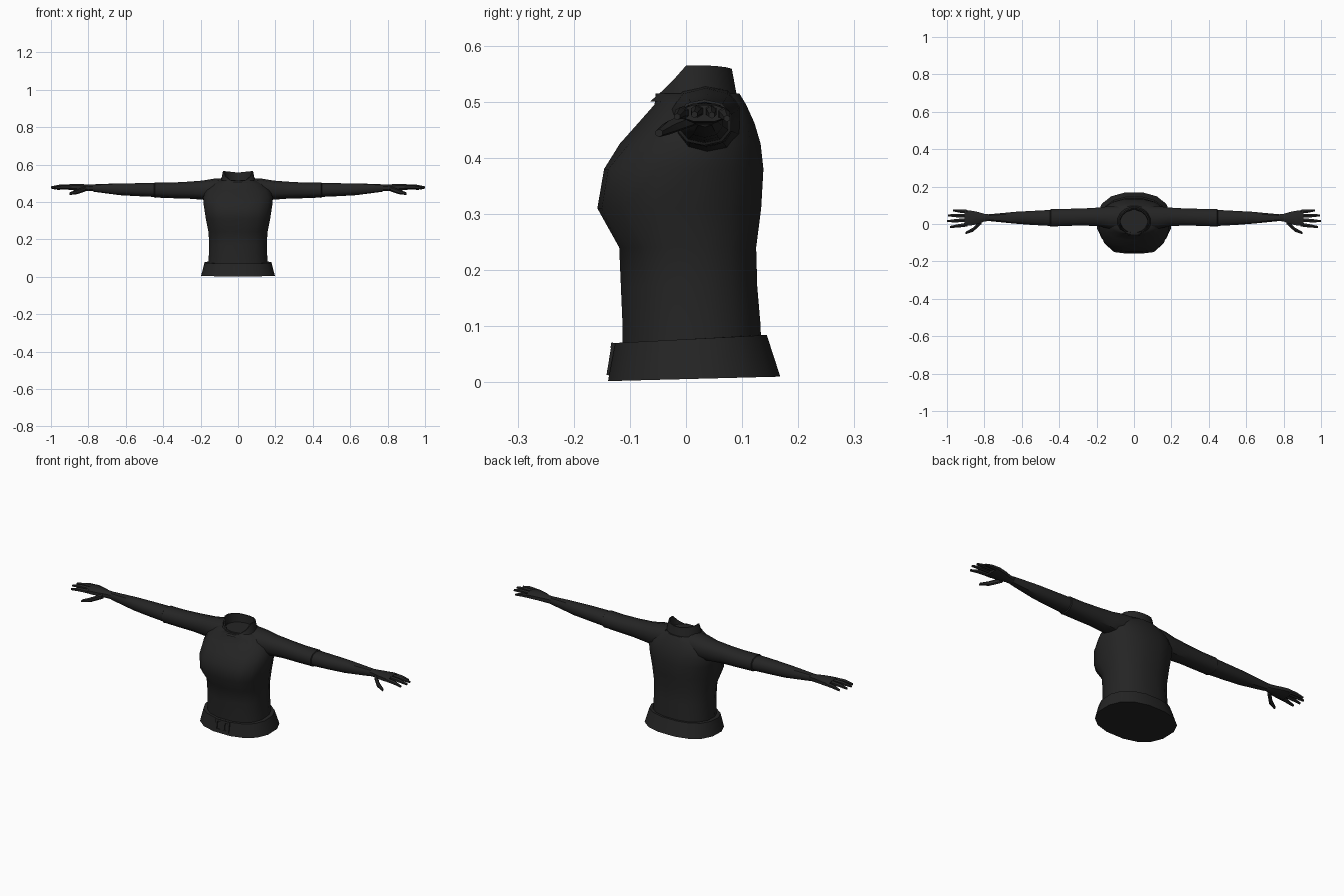
import bpy, bmesh, math
from mathutils import Vector

if "Cube" in bpy.data.objects:
    bpy.data.objects.remove(bpy.data.objects["Cube"])

cloth = bpy.data.materials.new("charcoal")
cloth.diffuse_color = (0.018, 0.018, 0.018, 1)
cloth.use_nodes = True
cloth.node_tree.nodes["Principled BSDF"].inputs["Base Color"].default_value = cloth.diffuse_color


def make(name, bm, angle=40):
    bmesh.ops.recalc_face_normals(bm, faces=bm.faces)
    me = bpy.data.meshes.new(name)
    bm.to_mesh(me)
    bm.free()
    ob = bpy.data.objects.new(name, me)
    bpy.context.collection.objects.link(ob)
    me.materials.append(cloth)
    bpy.ops.object.select_all(action='DESELECT')
    ob.select_set(True)
    bpy.context.view_layer.objects.active = ob
    bpy.ops.object.shade_smooth_by_angle(angle=math.radians(angle))
    return ob


def loft(name, rings, caps=(True, True), angle=40):
    bm = bmesh.new()
    vs = [[bm.verts.new(p) for p in r] for r in rings]
    n = len(vs[0])
    for a, b in zip(vs, vs[1:]):
        for i in range(n):
            j = (i + 1) % n
            bm.faces.new((a[i], a[j], b[j], b[i]))
    if caps[0]:
        bm.faces.new(vs[0])
    if caps[1]:
        bm.faces.new(vs[-1])
    return make(name, bm, angle)


def spow(v, p):
    return math.copysign(abs(v) ** p, v)


def body_ring(hw, y0, y1, zf, zb=None, n=16, p=0.85):
    """Horizontal ring, its height running from zf in front to zb behind."""
    zb = zf if zb is None else zb
    pts = []
    for i in range(n):
        a = 2 * math.pi * (i + 0.5) / n
        y = (y0 + y1) / 2 + (y1 - y0) / 2 * spow(math.sin(a), p) / math.sin(math.pi / 2 - math.pi / n) ** p
        t = (y - y0) / (y1 - y0)
        pts.append((hw * spow(math.cos(a), p) / math.cos(math.pi / n) ** p, y, zf + (zb - zf) * t))
    return pts


def arm_ring(x, y0, y1, z0, z1, n=10, p=0.85):
    out = []
    for i in range(n):
        a = 2 * math.pi * (i + 0.5) / n
        out.append((x, (y0 + y1) / 2 + (y1 - y0) / 2 * spow(math.cos(a), p),
                    (z0 + z1) / 2 + (z1 - z0) / 2 * spow(math.sin(a), p)))
    return out


def mirrored(rings, side):
    return [[(side * x, y, z) for x, y, z in r] for r in rings]


# Torso: half width, front y, back y, height
torso = [(0.160, -0.113, 0.134, 0.05), (0.157, -0.113, 0.133, 0.10),
         (0.154, -0.116, 0.127, 0.17), (0.158, -0.119, 0.125, 0.24),
         (0.172, -0.170, 0.134, 0.31), (0.183, -0.158, 0.138, 0.38),
         (0.186, -0.118, 0.133, 0.425), (0.172, -0.085, 0.122, 0.462),
         (0.140, -0.056, 0.107, 0.495), (0.098, -0.054, 0.095, 0.515)]
body = [body_ring(*t) for t in torso]
# Shallow groove between the sides of the chest
for k in (4, 5):
    body[k] = [(x, y + (0.012 if y < 0 and abs(x) < 0.05 else 0), z) for x, y, z in body[k]]
loft("torso", body, angle=50)

# Flared belt with a flat top ledge and closed underside
loft("belt", [body_ring(0.197, -0.139, 0.168, 0.002, 0.010),
              body_ring(0.178, -0.126, 0.144, 0.070, 0.084),
              body_ring(0.158, -0.112, 0.132, 0.070, 0.084)], angle=30)


# Open collar: tall at sides and back, low in front, recessed inside
def collar_ring(scale, drop=None):
    pts = []
    for i in range(16):
        a = 2 * math.pi * (i + 0.5) / 16
        s = math.sin(a)
        x, y = 0.082 * math.cos(a) * scale, 0.014 + 0.069 * s * scale
        top = 0.557 + 0.008 * abs(math.cos(a)) if s > -0.25 else 0.557 - 0.05 * (-s - 0.25) / 0.75
        pts.append((x, y, top if drop is None else drop))
    return pts


loft("collar", [collar_ring(1.16, 0.500), collar_ring(1.0),
                collar_ring(0.92), collar_ring(0.88, 0.517)], caps=(False, True))


def plate(name, loc, size, tilt=0.0):
    bm = bmesh.new()
    bmesh.ops.create_cube(bm, size=1)
    for v in bm.verts:
        v.co = Vector((v.co.x * size[0], v.co.y * size[1], v.co.z * size[2]))
    ob = make(name, bm, 30)
    ob.location = loc
    ob.rotation_euler.x = tilt


# Buckle frame and tongue
for s in (-1, 1):
    plate("buckle_side", (s * 0.036, -0.131, 0.041), (0.012, 0.012, 0.058), -0.16)
for z, y in ((0.017, -0.135), (0.065, -0.128)):
    plate("buckle_bar", (0, y, z), (0.084, 0.012, 0.010), -0.16)
plate("buckle_tongue", (0, -0.130, 0.041), (0.030, 0.012, 0.040), -0.16)

# Sleeve with seams: x, y range, z range
sleeve = [(0.07, -0.030, 0.098, 0.425, 0.528), (0.13, -0.028, 0.098, 0.405, 0.524),
          (0.19, -0.014, 0.090, 0.412, 0.514), (0.27, -0.010, 0.085, 0.418, 0.508),
          (0.36, -0.012, 0.083, 0.420, 0.503), (0.43, -0.015, 0.082, 0.423, 0.503),
          (0.445, -0.017, 0.082, 0.422, 0.504), (0.448, -0.012, 0.077, 0.427, 0.500),
          (0.54, -0.007, 0.072, 0.431, 0.500), (0.63, 0.000, 0.067, 0.436, 0.499),
          (0.70, 0.007, 0.060, 0.445, 0.497), (0.775, 0.015, 0.053, 0.455, 0.494)]
# Hand from wrist to knuckles
palm = [(0.765, 0.016, 0.052, 0.456, 0.493), (0.80, 0.012, 0.056, 0.457, 0.494),
        (0.84, -0.004, 0.068, 0.459, 0.497), (0.88, -0.012, 0.076, 0.461, 0.498),
        (0.905, -0.012, 0.076, 0.464, 0.495)]
# Fingers: root, middle joint, tip
fingers = {"index": ((0.89, -0.003, 0.480), (0.94, -0.010, 0.480), (0.985, -0.016, 0.473)),
           "middle": ((0.89, 0.021, 0.483), (0.95, 0.018, 0.483), (1.0, 0.015, 0.477)),
           "ring": ((0.89, 0.044, 0.483), (0.95, 0.045, 0.482), (0.995, 0.046, 0.476)),
           "little": ((0.89, 0.066, 0.479), (0.93, 0.069, 0.477), (0.968, 0.073, 0.470)),
           "thumb": ((0.815, 0.012, 0.470), (0.86, -0.030, 0.454), (0.90, -0.048, 0.444))}

for side, label in ((1, "left"), (-1, "right")):
    loft(label + "_sleeve", mirrored([arm_ring(*r) for r in sleeve], side))
    loft(label + "_palm", mirrored([arm_ring(*r, n=8) for r in palm], side))
    for fname, pts in fingers.items():
        rings = []
        big = 1.2 if fname == "thumb" else 1.0
        for (x, y, z), r in zip(pts, (0.0115, 0.0105, 0.006)):
            rings.append(arm_ring(x, y - r * big, y + r * big, z - r * big, z + r * big, n=6, p=1))
        loft(label + "_" + fname + "_finger", mirrored(rings, side))
